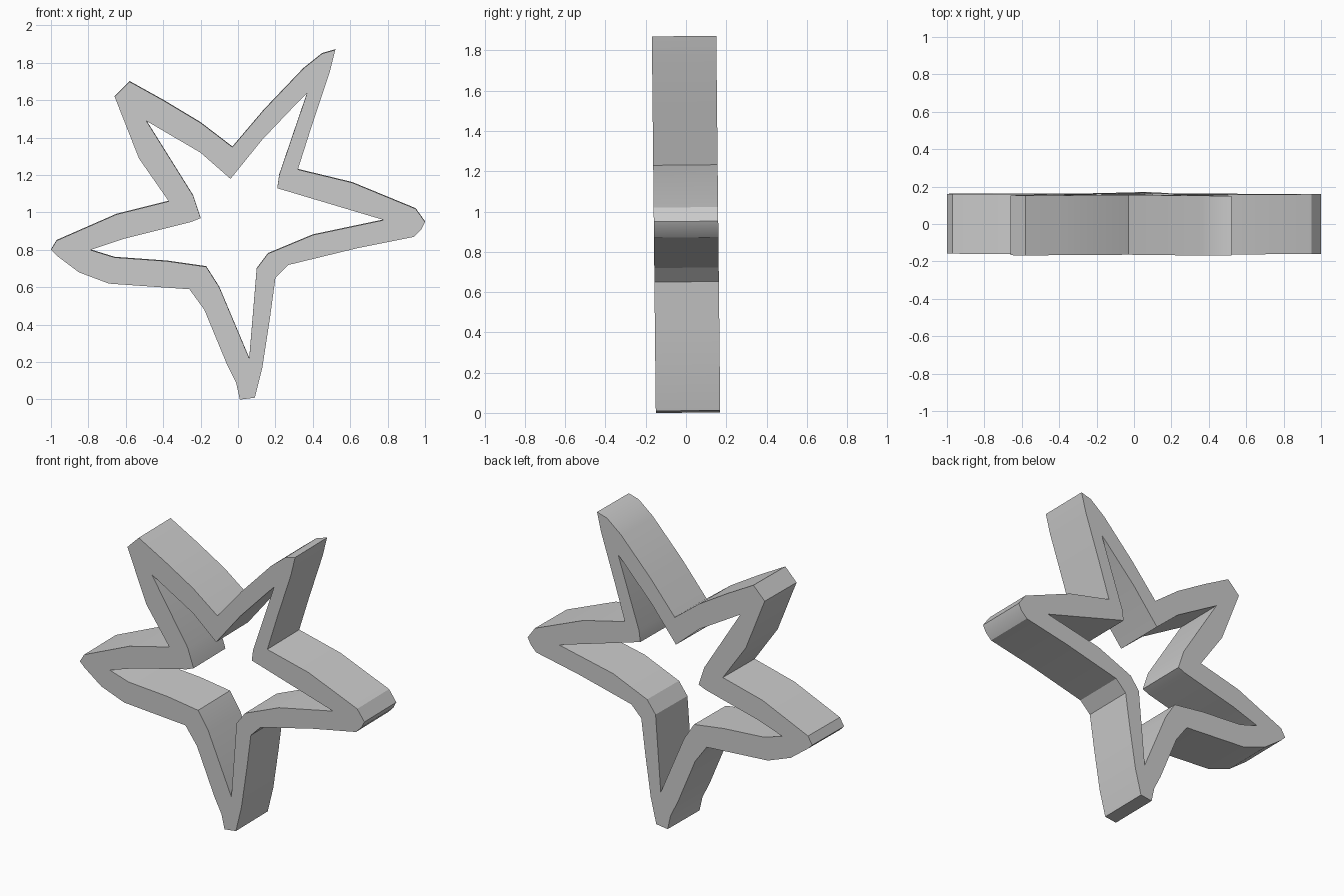
import bpy, bmesh, math

# Star outline and star-shaped hole, drawn as (x, z), hand-cut and uneven
outer = [(0.01, 0), (0.09, 0.01), (0.13, 0.17), (0.17, 0.43), (0.20, 0.65), (0.27, 0.72),
         (0.64, 0.81), (0.94, 0.87), (0.98, 0.91), (1.0, 0.95), (0.95, 1.02), (0.61, 1.16),
         (0.32, 1.23), (0.39, 1.45), (0.49, 1.75), (0.52, 1.87), (0.45, 1.85), (0.35, 1.77),
         (0.14, 1.55), (-0.03, 1.35), (-0.20, 1.48), (-0.40, 1.60), (-0.58, 1.70),
         (-0.66, 1.62), (-0.53, 1.29), (-0.37, 1.06), (-0.65, 0.99), (-0.97, 0.85),
         (-1.0, 0.80), (-0.97, 0.77), (-0.85, 0.68), (-0.69, 0.62), (-0.26, 0.59),
         (-0.18, 0.48), (-0.06, 0.19), (-0.01, 0.09)]
inner = [(0.06, 0.22), (0.10, 0.70), (0.16, 0.78), (0.40, 0.88), (0.78, 0.96), (0.21, 1.13),
         (0.22, 1.20), (0.37, 1.64), (0.33, 1.60), (0.13, 1.39), (-0.04, 1.18), (-0.20, 1.32),
         (-0.49, 1.49), (-0.24, 1.09), (-0.20, 0.97), (-0.25, 0.95), (-0.61, 0.86),
         (-0.79, 0.80), (-0.66, 0.76), (-0.38, 0.74), (-0.17, 0.71), (-0.10, 0.60)]


def add_loop(curve, pts):
    s = curve.splines.new('POLY')
    s.points.add(len(pts) - 1)
    for p, (x, z) in zip(s.points, pts):
        p.co = (x, z, 0, 1)
    s.use_cyclic_u = True


# Filled, extruded star band
curve = bpy.data.curves.new("star_frame", 'CURVE')
curve.dimensions = '2D'
curve.fill_mode = 'BOTH'
curve.extrude = 0.16
add_loop(curve, outer)
add_loop(curve, inner)
star = bpy.data.objects.new("star_frame", curve)
bpy.context.collection.objects.link(star)

# Stand it up with its slight backward lean
star.rotation_euler.x = math.radians(90.6)
star.location = (0, 0.01, 0.001)

# Convert to a welded mesh and smooth the gentle bends
bpy.context.view_layer.objects.active = star
star.select_set(True)
bpy.ops.object.convert(target='MESH')
star = bpy.context.object
bm = bmesh.new()
bm.from_mesh(star.data)
bmesh.ops.remove_doubles(bm, verts=bm.verts, dist=0.0005)
bmesh.ops.recalc_face_normals(bm, faces=bm.faces)
bm.to_mesh(star.data)
bm.free()
bpy.ops.object.shade_smooth_by_angle(angle=math.radians(30))
